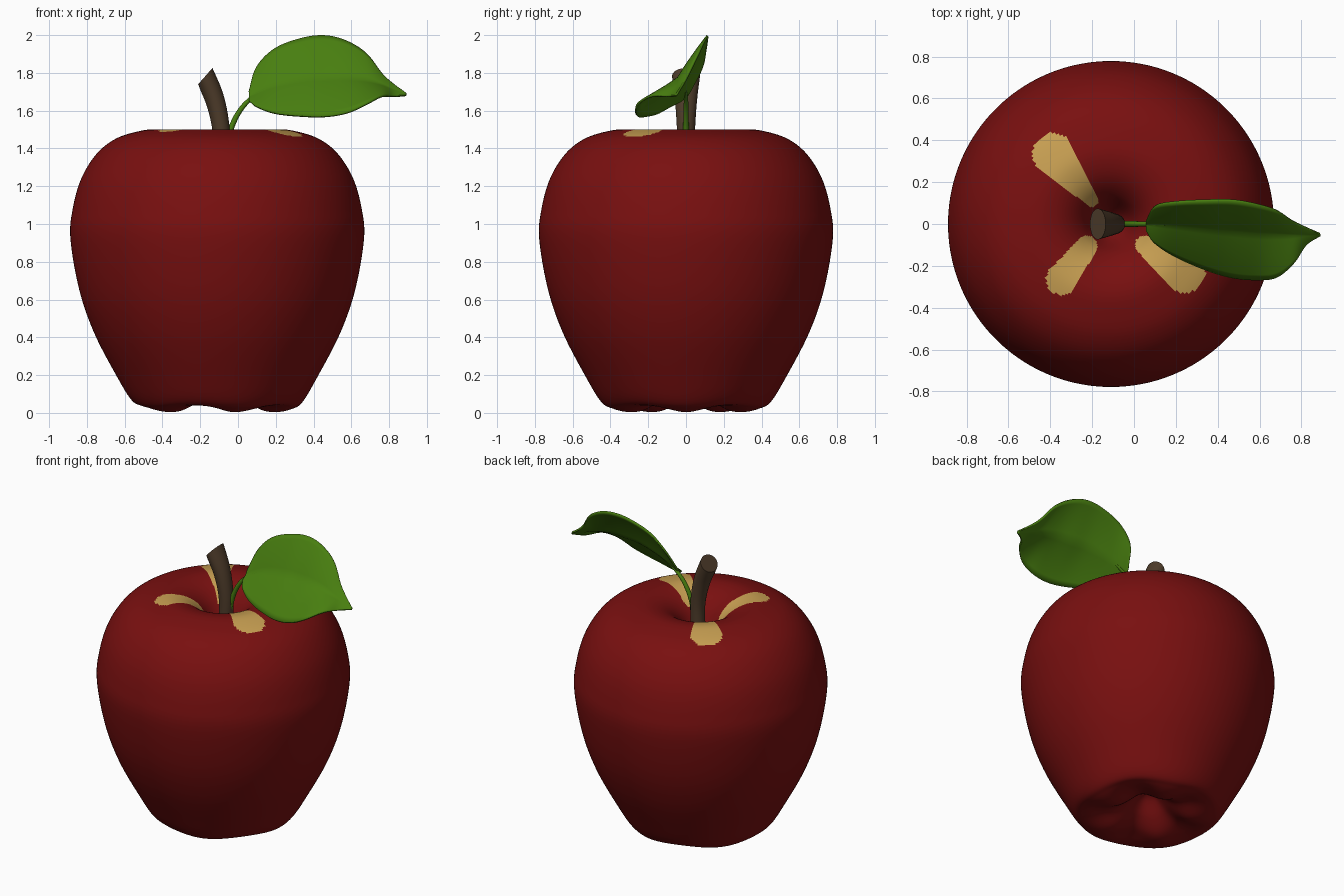
import bpy, bmesh, math
from mathutils import Vector

cube = bpy.data.objects.get("Cube")
if cube:
    bpy.data.objects.remove(cube, do_unlink=True)

CX = -0.11  # centre of the fruit along x


def material(name, rgb, rough=0.6):
    m = bpy.data.materials.new(name)
    m.use_nodes = True
    m.diffuse_color = (*rgb, 1)
    bsdf = m.node_tree.nodes["Principled BSDF"]
    bsdf.inputs["Base Color"].default_value = (*rgb, 1)
    bsdf.inputs["Roughness"].default_value = rough
    return m


red = material("deep red skin", (0.19, 0.005, 0.005))
yellow = material("golden patch", (0.58, 0.35, 0.085))
brown = material("stem brown", (0.078, 0.046, 0.024))
green = material("leaf green", (0.065, 0.21, 0.005))


def spline(points, steps):
    """Smooth curve through points of any dimension."""
    pts = [Vector(p) for p in points]
    pts = [pts[0] * 2 - pts[1]] + pts + [pts[-1] * 2 - pts[-2]]
    out = []
    for a, b, c, d in zip(pts, pts[1:], pts[2:], pts[3:]):
        for i in range(steps):
            t = i / steps
            out.append((b * 2 + (c - a) * t + (a * 2 - b * 5 + c * 4 - d) * t * t
                        + (b * 3 - a - c * 3 + d) * t ** 3) / 2)
    return out + [pts[-2]]


def skin(bm, rings, closed):
    """Join neighbouring rows of vertices with quads."""
    for lo, hi in zip(rings, rings[1:]):
        n = len(lo)
        for i in range(n if closed else n - 1):
            j = (i + 1) % n
            bm.faces.new((lo[i], lo[j], hi[j], hi[i]))


def finish(bm, name, mats):
    bmesh.ops.recalc_face_normals(bm, faces=bm.faces)
    mesh = bpy.data.meshes.new(name)
    bm.to_mesh(mesh)
    bm.free()
    ob = bpy.data.objects.new(name, mesh)
    bpy.context.collection.objects.link(ob)
    for m in mats:
        mesh.materials.append(m)
    bpy.ops.object.select_all(action="DESELECT")
    ob.select_set(True)
    bpy.context.view_layer.objects.active = ob
    bpy.ops.object.shade_smooth_by_angle(angle=math.radians(45))
    return ob


# Fruit body: turned profile with five lobes underneath
profile = [(0, 0.2), (0.06, 0.17), (0.14, 0.09), (0.22, 0.04), (0.31, 0.025), (0.39, 0.03),
           (0.45, 0.06), (0.53, 0.19), (0.65, 0.42), (0.73, 0.65), (0.777, 0.92), (0.765, 1.08),
           (0.72, 1.24), (0.64, 1.37), (0.54, 1.45), (0.42, 1.49), (0.32, 1.5), (0.22, 1.47),
           (0.14, 1.4), (0.07, 1.28), (0, 1.2)]
SEG = 240
bm = bmesh.new()
rings = []
curve = spline(profile, 9)
for r, z in curve[1:-1]:
    ring = []
    for i in range(SEG):
        a = math.tau * i / SEG
        lobe = 0
        if z < 0.6:
            lobe = 0.022 * math.exp(-((r - 0.28) / 0.13) ** 2) * math.cos(5 * a)
        ring.append(bm.verts.new((CX + r * math.cos(a), r * math.sin(a), z - lobe)))
    rings.append(ring)
skin(bm, rings, True)
for ring, end in ((rings[0], curve[0]), (rings[-1], curve[-1])):
    pole = bm.verts.new((CX, 0, end[1]))
    for i in range(SEG):
        bm.faces.new((ring[i], ring[(i + 1) % SEG], pole))

# Golden patches: tapered drops running out of the top hollow
drops = [((-0.2, 0.11), 0.03, (-0.385, 0.335), 0.1),
         ((-0.225, -0.105), 0.05, (-0.345, -0.265), 0.075),
         ((0.05, -0.1), 0.045, (0.24, -0.23), 0.1)]


def in_drop(p, a, ra, b, rb):
    a, b = Vector(a), Vector(b)
    t = max(0, min(1, (p - a).dot(b - a) / (b - a).length_squared))
    return (p - a.lerp(b, t)).length < ra + (rb - ra) * t


for f in bm.faces:
    c = f.calc_center_median()
    if c.z > 1 and any(in_drop(c.xy, *d) for d in drops):
        f.material_index = 1
finish(bm, "fruit_body", [red, yellow])

# Stem: bent tube that flares to a slanted cut (x, z, radius, y radius, tilt)
stem = [(-0.1, 1.15, 0.045, 0.045, 0), (-0.09, 1.35, 0.045, 0.045, 0),
        (-0.09, 1.5, 0.046, 0.048, 0.1), (-0.12, 1.65, 0.051, 0.058, 0.35),
        (-0.173, 1.783, 0.057, 0.074, 0.85)]
bm = bmesh.new()
rings = []
for x, z, r, ry, tilt in spline(stem, 6):
    ring = []
    for i in range(32):
        a = math.tau * i / 32
        u = r * math.cos(a)
        ring.append(bm.verts.new((x + u * math.cos(tilt), ry * math.sin(a),
                                  z + u * math.sin(tilt))))
    rings.append(ring)
skin(bm, rings, True)
bm.faces.new(rings[0])
bm.faces.new(rings[-1])
finish(bm, "stem", [brown])

# Leaf blade: stations of x, then y and z of upper edge, midrib and lower edge
stations = [(0.06, 0.02, 1.7, 0, 1.67, -0.03, 1.65),
            (0.1, 0.085, 1.83, 0, 1.69, -0.09, 1.62),
            (0.2, 0.105, 1.93, -0.005, 1.735, -0.155, 1.585),
            (0.35, 0.113, 1.985, -0.02, 1.77, -0.22, 1.57),
            (0.47, 0.113, 1.995, -0.03, 1.775, -0.255, 1.57),
            (0.58, 0.095, 1.965, -0.04, 1.775, -0.265, 1.59),
            (0.68, 0.065, 1.9, -0.045, 1.76, -0.255, 1.635),
            (0.76, 0.015, 1.795, -0.05, 1.735, -0.19, 1.675),
            (0.82, -0.015, 1.74, -0.05, 1.71, -0.1, 1.675),
            (0.89, -0.047, 1.69, -0.05, 1.685, -0.053, 1.68)]
bm = bmesh.new()
rows = []
for x, uy, uz, my, mz, ly, lz in spline(stations, 6):
    up, mid, low = Vector((x, uy, uz)), Vector((x, my, mz)), Vector((x, ly, lz))
    row = []
    for i in range(-8, 9):
        t = abs(i) / 8
        edge = up if i > 0 else low
        p = mid.lerp(edge, t)
        # slight belly in each half of the blade
        p += Vector((0, -0.5, 0.5)) * (edge - mid).length * 0.12 * t * (1 - t)
        row.append(bm.verts.new(p))
    rows.append(row)
skin(bm, rows, False)
leaf = finish(bm, "leaf", [green])
thick = leaf.modifiers.new("thickness", "SOLIDIFY")
thick.thickness = 0.012
thick.offset = 0

# Leaf stalk, growing from the foot of the stem
data = bpy.data.curves.new("leaf_stalk", "CURVE")
data.dimensions = "3D"
data.bevel_depth = 0.014
data.bevel_resolution = 4
data.use_fill_caps = True
path = spline([(-0.08, 0, 1.22), (-0.06, 0, 1.4), (-0.035, 0, 1.51), (0.01, 0, 1.6),
               (0.07, 0, 1.665), (0.15, -0.003, 1.715)], 6)
line = data.splines.new("POLY")
line.points.add(len(path) - 1)
for i, (point, p) in enumerate(zip(line.points, path)):
    point.co = (*p, 1)
    point.radius = 1.1 - 0.7 * (i / len(path)) ** 3
data.materials.append(green)
bpy.context.collection.objects.link(bpy.data.objects.new("leaf_stalk", data))
